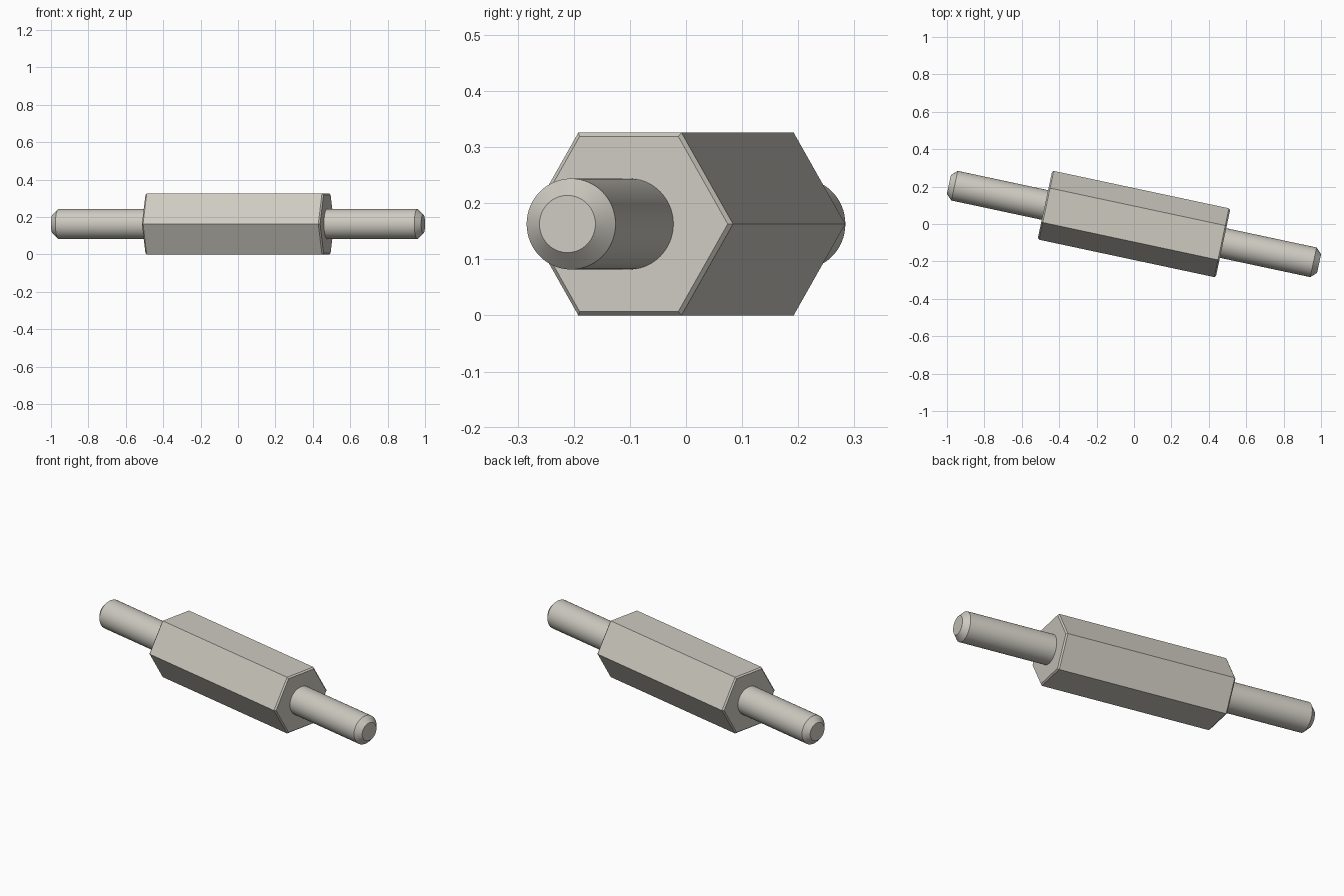
import bpy, bmesh, math
from mathutils import Matrix

cube = bpy.data.objects.get("Cube")
if cube:
    bpy.data.objects.remove(cube, do_unlink=True)

AXIS_HEIGHT = 0.163
YAW = math.radians(-12.05)

metal = bpy.data.materials.new("warm_grey_metal")
metal.use_nodes = True
COLOUR = (0.61, 0.59, 0.53, 1)
metal.diffuse_color = COLOUR
metal.node_tree.nodes["Principled BSDF"].inputs["Base Color"].default_value = COLOUR


def turned_part(name, profile, sides):
    """Loft rings of (distance along axis, radius) and cap both ends."""
    bm = bmesh.new()
    rings = []
    for x, r in profile:
        angles = [2 * math.pi * i / sides for i in range(sides)]
        rings.append([bm.verts.new((x, r * math.cos(a), r * math.sin(a))) for a in angles])
    for a, b in zip(rings, rings[1:]):
        for i in range(sides):
            j = (i + 1) % sides
            bm.faces.new((a[i], a[j], b[j], b[i]))
    bm.faces.new(rings[0])
    bm.faces.new(rings[-1])
    bmesh.ops.recalc_face_normals(bm, faces=bm.faces)
    # Lay the part along the slightly turned axis
    bm.transform(Matrix.Translation((0, 0, AXIS_HEIGHT)) @ Matrix.Rotation(YAW, 4, 'Z'))
    mesh = bpy.data.meshes.new(name)
    bm.to_mesh(mesh)
    bm.free()
    mesh.materials.append(metal)
    obj = bpy.data.objects.new(name, mesh)
    bpy.context.collection.objects.link(obj)
    return obj


# Hexagonal body with small chamfers at both ends
half_body = [(0.479, 0.188), (0.487, 0.180)]
turned_part("hex_body", [(-x, r) for x, r in reversed(half_body)] + half_body, 6)

# Round studs with chamfered tips
for side, label in ((1, "left"), (-1, "right")):
    stud_profile = [(0.483, 0.081), (0.981, 0.081), (1.012, 0.051)]
    stud = turned_part(label + "_stud", [(side * x, r) for x, r in stud_profile], 64)
    bpy.ops.object.select_all(action='DESELECT')
    stud.select_set(True)
    bpy.context.view_layer.objects.active = stud
    bpy.ops.object.shade_smooth_by_angle(angle=math.radians(30))
